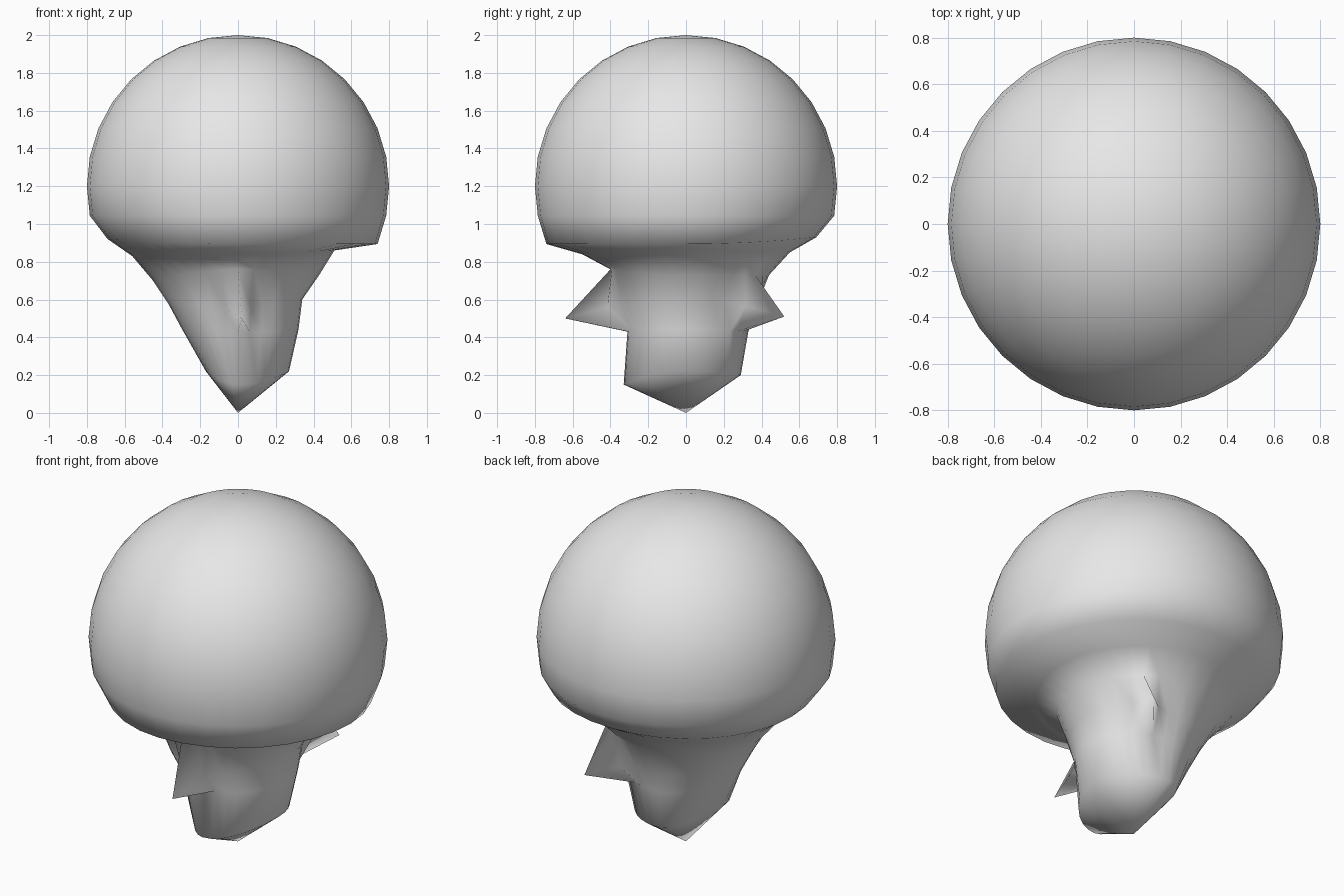
import bpy, bmesh, math
from mathutils import Vector

cube = bpy.data.objects.get("Cube")
if cube:
    bpy.data.objects.remove(cube, do_unlink=True)

SEG, RINGS, RADIUS, CENTRE = 32, 16, 0.8, 1.2

# Lower silhouettes (radius, height) from the cap edge down to the stem foot
LEFT = [(.739, .894), (.51, .86), (.43, .73), (.34, .60), (.32, .44), (.27, .22)]
RIGHT = [(.69, .92), (.56, .83), (.45, .70), (.37, .58), (.30, .45), (.17, .22)]
FRONT = [(.739, .894), (.55, .84), (.40, .76), (.37, .57), (.31, .43), (.33, .15)]
BACK = [(.69, .93), (.55, .85), (.44, .73), (.37, .56), (.33, .43), (.29, .20)]


def ring_point(row, angle):
    """Blend the four silhouettes round one ring."""
    c, s = math.cos(angle), math.sin(angle)
    rx, zx = (LEFT if c > 0 else RIGHT)[row]
    ry, zy = (BACK if s > 0 else FRONT)[row]
    return Vector((rx * c, ry * s, zx * c * c + zy * s * s))


bm = bmesh.new()
rings = []
for k in range(1, RINGS):
    polar = math.pi * k / RINGS
    ring = []
    for i in range(SEG):
        a = 2 * math.pi * i / SEG
        if k < 10:    # round cap
            r = RADIUS * math.sin(polar)
            p = Vector((r * math.cos(a), r * math.sin(a), CENTRE + RADIUS * math.cos(polar)))
        else:         # drawn-in stem
            p = ring_point(k - 10, a)
        ring.append(bm.verts.new(p))
    rings.append(ring)


# Thorns pulled out of the stem
def pull_thorn(index, tip, shoulder):
    ring = rings[12]
    offset = Vector(tip) - ring[index].co
    for step, weight in ((-1, shoulder), (0, 1), (1, shoulder)):
        ring[(index + step) % SEG].co += offset * weight


pull_thorn(24, (0.02, -0.64, 0.50), 0.2)
pull_thorn(5, (0.30, 0.52, 0.51), 0.25)

# Skin between the rings, closed at both poles
for upper, lower in zip(rings, rings[1:]):
    for i in range(SEG):
        j = (i + 1) % SEG
        bm.faces.new((upper[i], lower[i], lower[j], upper[j]))
top = bm.verts.new((0, 0, CENTRE + RADIUS))
foot = bm.verts.new((0, 0, 0))
for i in range(SEG):
    j = (i + 1) % SEG
    bm.faces.new((top, rings[0][i], rings[0][j]))
    bm.faces.new((foot, rings[-1][j], rings[-1][i]))
bmesh.ops.recalc_face_normals(bm, faces=bm.faces)
for f in bm.faces:
    f.smooth = True

mesh = bpy.data.meshes.new("mushroom_body")
bm.to_mesh(mesh)
bm.free()
body = bpy.data.objects.new("mushroom_body", mesh)
bpy.context.collection.objects.link(body)

# Plain grey
grey = bpy.data.materials.new("light_grey")
grey.use_nodes = True
grey.diffuse_color = (0.8, 0.8, 0.8, 1)
grey.node_tree.nodes["Principled BSDF"].inputs["Base Color"].default_value = (0.8, 0.8, 0.8, 1)
mesh.materials.append(grey)
